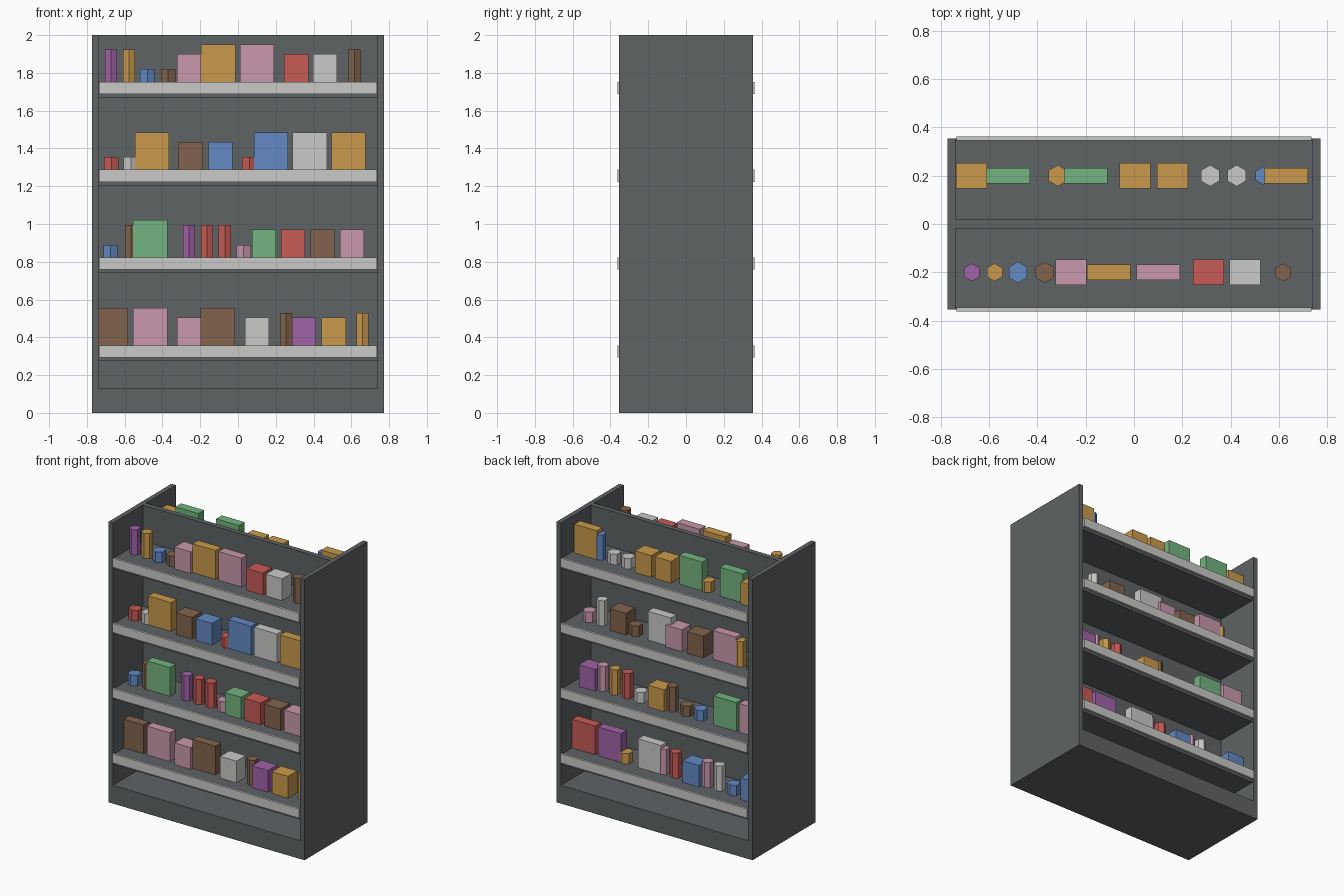
import bpy, bmesh

old = bpy.data.objects.get("Cube")
if old:
    bpy.data.objects.remove(old, do_unlink=True)


def material(name, rgb):
    """Flat material from 0-255 display values."""
    def linear(v):
        v /= 255
        return v / 12.92 if v <= 0.04045 else ((v + 0.055) / 1.055) ** 2.4
    colour = [linear(v) for v in rgb] + [1]
    m = bpy.data.materials.new(name)
    m.use_nodes = True
    m.diffuse_color = colour
    bsdf = next(n for n in m.node_tree.nodes if n.type == 'BSDF_PRINCIPLED')
    bsdf.inputs["Base Color"].default_value = colour
    return m


COLOURS = {
    "grey": material("dark grey metal", (95, 99, 101)),
    "white": material("off white", (202, 203, 199)),
    "yellow": material("ochre yellow", (202, 154, 76)),
    "pink": material("dusty pink", (202, 152, 173)),
    "red": material("brick red", (199, 91, 85)),
    "green": material("leaf green", (116, 180, 128)),
    "blue": material("soft blue", (99, 138, 196)),
    "brown": material("brown", (130, 100, 77)),
    "purple": material("purple", (161, 99, 168)),
}


def finish(name, bm, colour):
    bmesh.ops.recalc_face_normals(bm, faces=bm.faces)
    mesh = bpy.data.meshes.new(name)
    bm.to_mesh(mesh)
    bm.free()
    mesh.materials.append(COLOURS[colour])
    obj = bpy.data.objects.new(name, mesh)
    bpy.context.collection.objects.link(obj)
    return obj


def box(name, colour, x, y, z):
    """Box from (min, max) ranges."""
    bm = bmesh.new()
    bmesh.ops.create_cube(bm, size=1)
    for v in bm.verts:
        v.co = [r[0] if c < 0 else r[1] for c, r in zip(v.co, (x, y, z))]
    return finish(name, bm, colour)


def can(name, colour, x, y, z, radius, height):
    """Six-sided can with corners pointing to the front and back."""
    bm = bmesh.new()
    rings = bmesh.ops.create_circle(bm, cap_ends=True, segments=6, radius=radius)
    top = bmesh.ops.extrude_face_region(bm, geom=bm.faces[:])
    lifted = [g for g in top["geom"] if isinstance(g, bmesh.types.BMVert)]
    bmesh.ops.translate(bm, verts=lifted, vec=(0, 0, height))
    bmesh.ops.translate(bm, verts=bm.verts, vec=(x, y, z))
    return finish(name, bm, colour)


# Frame: two side walls and the plinth as one U-shaped profile
W, D, INNER, PLINTH = 0.772, 0.354, 0.738, 0.13
profile = [(-W, 0), (W, 0), (W, 2), (INNER, 2), (INNER, PLINTH),
           (-INNER, PLINTH), (-INNER, 2), (-W, 2)]
bm = bmesh.new()
face = bm.faces.new([bm.verts.new((x, -D, z)) for x, z in profile])
out = bmesh.ops.extrude_face_region(bm, geom=[face])
bmesh.ops.translate(bm, vec=(0, 2 * D, 0),
                    verts=[g for g in out["geom"] if isinstance(g, bmesh.types.BMVert)])
finish("frame", bm, "grey")

# Middle wall between the two sides of the rack
box("middle_wall", "grey", (-INNER, INNER), (-0.018, 0.018), (PLINTH, 2))

# Goods: tokens are kind, colour and centre x, listed from the top shelf down
FRONT = [
    "can purple -.672, can yellow -.577, tin blue -.48, tin brown -.37, carton pink -.26,"
    "packet yellow -.105, packet pink .1, carton red .308, carton white .46, can brown .617",
    "tin red -.67, tin white -.567, packet yellow -.455, carton brown -.25, carton blue -.092,"
    "tin red .06, packet blue .175, packet white .38, packet yellow .585",
    "tin blue -.675, can brown -.567, packet green -.465, can purple -.26, can red -.165,"
    "can red -.07, tin pink .03, carton green .137, carton red .292, carton brown .448,"
    "carton pink .604",
    "packet brown -.672, packet pink -.465, carton pink -.26, packet brown -.107,"
    "carton white .1, can brown .255, carton purple .35, carton yellow .507, can yellow .66",
]
BACK = [
    "carton yellow -.672, packet green -.52, tin yellow -.315, packet green -.2,"
    "carton yellow .005, carton yellow .16, tin white .315, tin white .425, can blue .535,"
    "packet yellow .63",
    "tin brown -.67, can yellow -.571, packet pink -.465, carton brown -.25, carton pink -.08,"
    "packet white .048, tin brown .254, carton brown .36, can white .52, tin pink .62",
    "packet pink -.672, packet green -.47, tin blue -.257, tin brown -.147, can brown -.037,"
    "carton yellow .06, tin white .215, can red .32, can yellow .419, can pink .513,"
    "carton purple .604",
    "carton blue -.672, tin blue -.516, can white -.406, can pink -.312, carton blue -.215,"
    "can red -.06, can pink .034, packet white .126, tin yellow .332, packet purple .44,"
    "packet red .645",
]
BOXES = {"carton": (0.128, 0.105, 0.155), "packet": (0.181, 0.064, 0.205)}
CANS = {"can": (0.037, 0.18), "tin": (0.044, 0.075)}


def stock(side, y, z, row):
    for item in row.split(","):
        kind, colour, x = item.split()
        x = float(x)
        name = f"{side}_{colour}_{kind}"
        if kind in CANS:
            can(name, colour, x, y, z, *CANS[kind])
        else:
            w, d, h = BOXES[kind]
            box(name, colour, (x - w / 2, x + w / 2), (y - d / 2, y + d / 2), (z, z + h))


# Shelves with pale edge strips, on both sides of the middle wall
for side, s, rows in (("front", -1, FRONT), ("back", 1, BACK)):
    for level, row in enumerate(rows):
        top = 1.745 - 0.465 * level
        box(f"{side}_shelf", "grey", (-INNER, INNER), sorted((s * 0.018, s * 0.345)),
            (top - 0.075, top))
        box(f"{side}_shelf_strip", "white", (-0.735, 0.735), sorted((s * 0.345, s * 0.362)),
            (top - 0.057, top + 0.008))
        stock(side, s * 0.2, top, row)
